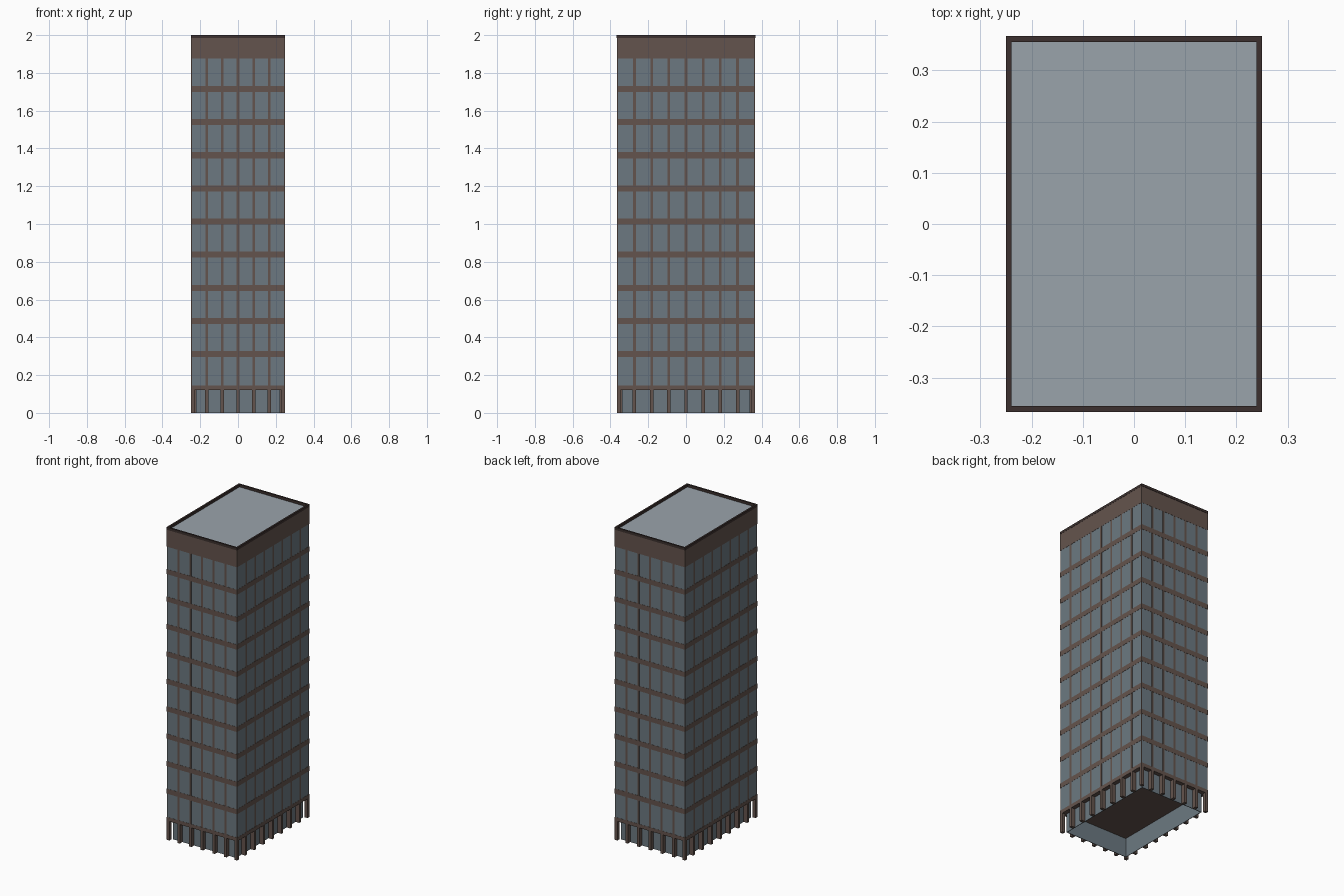
import bpy, bmesh

if "Cube" in bpy.data.objects:
    bpy.data.objects.remove(bpy.data.objects["Cube"])

HX, HY = 0.248, 0.364      # half sizes of the tower body
BASE, TOP = 0.122, 2.0     # soffit height and full height
RECESS = 0.025             # lobby glass set-back


def material(name, rgb):
    m = bpy.data.materials.new(name)
    lin = [(c / 255 / 12.92) if c < 11 else ((c / 255 + 0.055) / 1.055) ** 2.4 for c in rgb]
    m.diffuse_color = (*lin, 1)
    m.use_nodes = True
    m.node_tree.nodes["Principled BSDF"].inputs["Base Color"].default_value = m.diffuse_color
    return m


GLASS = material("blue_grey_glass", (108, 121, 129))
BROWN = material("brown_cladding", (100, 84, 77))
DARK = material("dark_brown_trim", (60, 48, 46))
ROOF = material("grey_roof", (154, 163, 171))


def boxes(name, items, *mats):
    """One object made of axis-aligned boxes given as (x0, x1, y0, y1, z0, z1)."""
    bm = bmesh.new()
    for x0, x1, y0, y1, z0, z1 in items:
        vs = bmesh.ops.create_cube(bm, size=1)["verts"]
        for v in vs:
            v.co = (x1 if v.co.x > 0 else x0, y1 if v.co.y > 0 else y0, z1 if v.co.z > 0 else z0)
    me = bpy.data.meshes.new(name)
    bm.to_mesh(me)
    bm.free()
    for m in mats:
        me.materials.append(m)
    ob = bpy.data.objects.new(name, me)
    bpy.context.collection.objects.link(ob)
    return ob


def ring(hx, hy, t, z0, z1):
    """Four boxes forming a rectangular frame of thickness t."""
    return [(-hx, hx, -hy, -hy + t, z0, z1), (-hx, hx, hy - t, hy, z0, z1),
            (-hx, -hx + t, -hy + t, hy - t, z0, z1), (hx - t, hx, -hy + t, hy - t, z0, z1)]


def uprights(half_width, depth, out, z0, z1):
    """Posts at every bay line on all four sides, 6 bays by 8 bays."""
    items = []
    for s in (-1, 1):
        for i in range(1, 6):
            x = -HX + i * 2 * HX / 6
            y = sorted((s * (HY + out), s * (HY - depth)))
            items.append((x - half_width, x + half_width, *y, z0, z1))
        for i in range(1, 8):
            y = -HY + i * 2 * HY / 8
            x = sorted((s * (HX + out), s * (HX - depth)))
            items.append((*x, y - half_width, y + half_width, z0, z1))
    return items


def corners(size, out, z0, z1):
    return [(*sorted((sx * (HX + out), sx * (HX - size))),
             *sorted((sy * (HY + out), sy * (HY - size))), z0, z1)
            for sx in (-1, 1) for sy in (-1, 1)]


# Glass tower with a brown soffit underneath and a grey roof on top
tower = boxes("glass_tower", [(-HX, HX, -HY, HY, BASE, 1.984)], GLASS, BROWN, ROOF)
for p in tower.data.polygons:
    p.material_index = 1 if p.normal.z < -0.5 else 2 if p.normal.z > 0.5 else 0

# Recessed lobby glazing, open below
boxes("lobby_glass", ring(HX - RECESS, HY - RECESS, 0.003, 0, BASE), GLASS)

# Ground floor columns
boxes("ground_columns",
      uprights(0.009, RECESS, 0.001, 0, BASE) + corners(0.018, 0.001, 0, BASE), BROWN)

# Floor bands around the tower
bands = ring(HX + 0.001, HY + 0.001, 0.004, BASE, 0.146)
for k in range(9):
    z = 0.311 + 0.1755 * k
    bands += ring(HX + 0.001, HY + 0.001, 0.004, z - 0.016, z + 0.016)
boxes("floor_bands", bands, BROWN)

# Vertical mullions
boxes("mullions", uprights(0.007, 0.003, 0.0006, 0.146, 1.875)
      + corners(0.004, 0.0006, 0.146, 1.875), BROWN)

# Deep top band and dark parapet cap
boxes("top_band", ring(HX + 0.001, HY + 0.001, 0.01, 1.875, 1.984), BROWN)
boxes("parapet_cap", ring(HX + 0.002, HY + 0.003, 0.011, 1.984, TOP), DARK)
